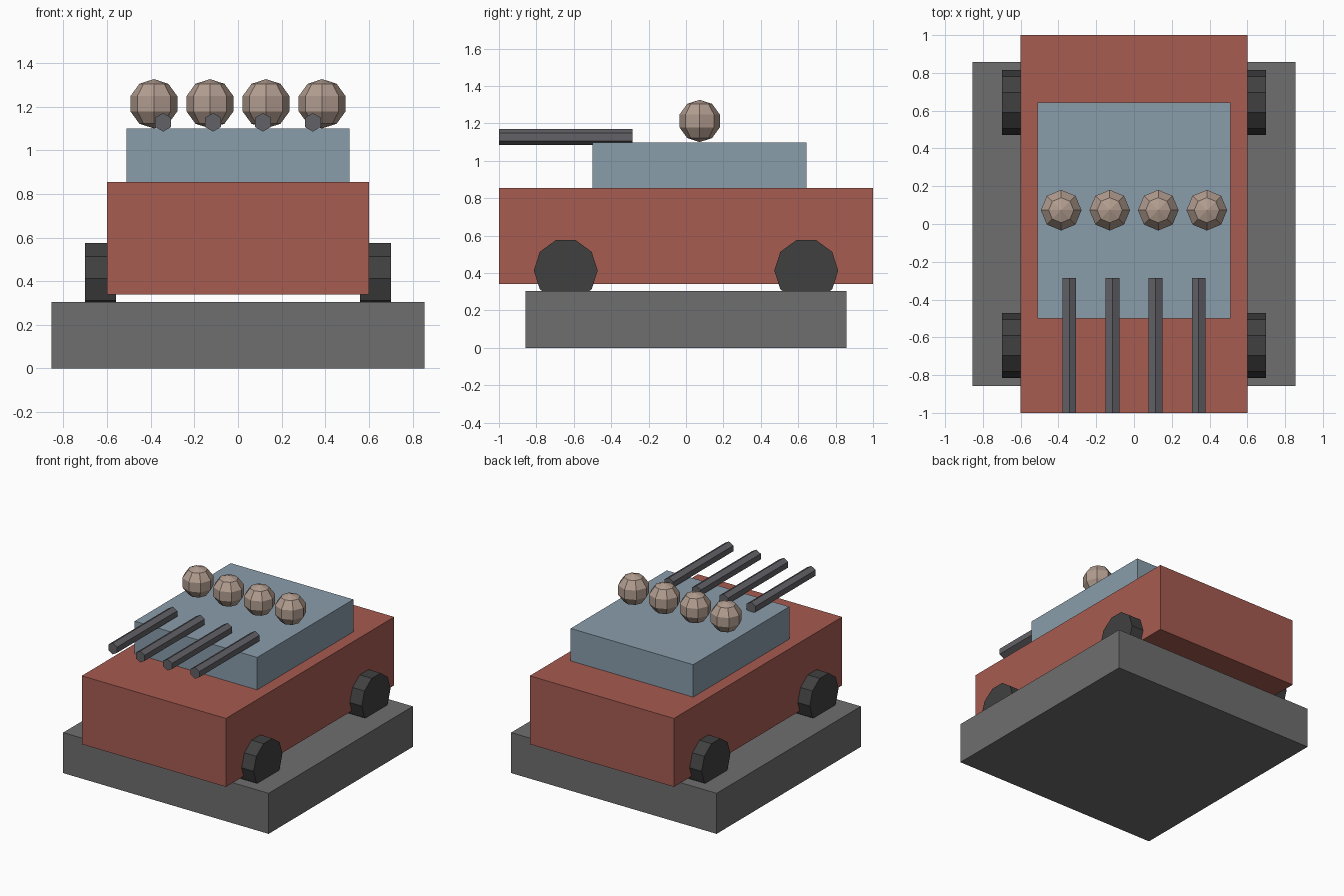
import bpy
from math import pi

if "Cube" in bpy.data.objects:
    bpy.data.objects.remove(bpy.data.objects["Cube"])


def material(name, rgb):
    # sRGB 0-255 to linear viewport colour
    m = bpy.data.materials.new(name)
    m.diffuse_color = [(c / 255) ** 2.2 for c in rgb] + [1.0]
    m.use_nodes = True
    m.node_tree.nodes["Principled BSDF"].inputs["Base Color"].default_value = m.diffuse_color
    return m


RED = material("red_paint", (165, 92, 82))
BLUE = material("blue_grey_paint", (136, 156, 170))
GREY = material("base_grey", (110, 110, 110))
RUBBER = material("rubber", (66, 66, 66))
METAL = material("dark_metal", (98, 97, 102))
TAN = material("tan", (176, 155, 142))


def finish(name, mat):
    ob = bpy.context.object
    ob.name = name
    ob.data.materials.append(mat)
    return ob


def box(name, x, y, z, mat):
    # box from min/max pairs
    bpy.ops.mesh.primitive_cube_add(
        size=1, location=[(a + b) / 2 for a, b in (x, y, z)])
    bpy.context.object.scale = [b - a for a, b in (x, y, z)]
    bpy.ops.object.transform_apply(location=False, rotation=False, scale=True)
    return finish(name, mat)


def rod(name, sides, radius, length, loc, rot, mat):
    bpy.ops.mesh.primitive_cylinder_add(
        vertices=sides, radius=radius, depth=length, location=loc, rotation=rot)
    return finish(name, mat)


# Plinth, body and raised deck
box("base", (-0.855, 0.855), (-0.857, 0.857), (0, 0.305), GREY)
box("body", (-0.6, 0.6), (-1, 1), (0.34, 0.855), RED)
box("upper_deck", (-0.51, 0.51), (-0.5, 0.643), (0.855, 1.099), BLUE)

# Ten-sided wheels, partly sunk into the body and base
for sx, side in ((-1, "left"), (1, "right")):
    for sy, end in ((-1, "front"), (1, "back")):
        rod(f"wheel_{end}_{side}", 10, 0.171, 0.14,
            (sx * 0.63, sy * 0.643, 0.413), (0, pi / 2, 0), RUBBER)

# Row of four balls and four hexagonal barrels
for i in range(4):
    k = i - 1.5
    bpy.ops.mesh.primitive_uv_sphere_add(
        segments=8, ring_count=5, radius=0.113, location=(k * 0.257, 0.073, 1.213))
    finish(f"ball_{i + 1}", TAN)
    rod(f"barrel_{i + 1}", 6, 0.0425, 0.715,
        (k * 0.2285, -0.6425, 1.128), (pi / 2, 0, 0), METAL)
